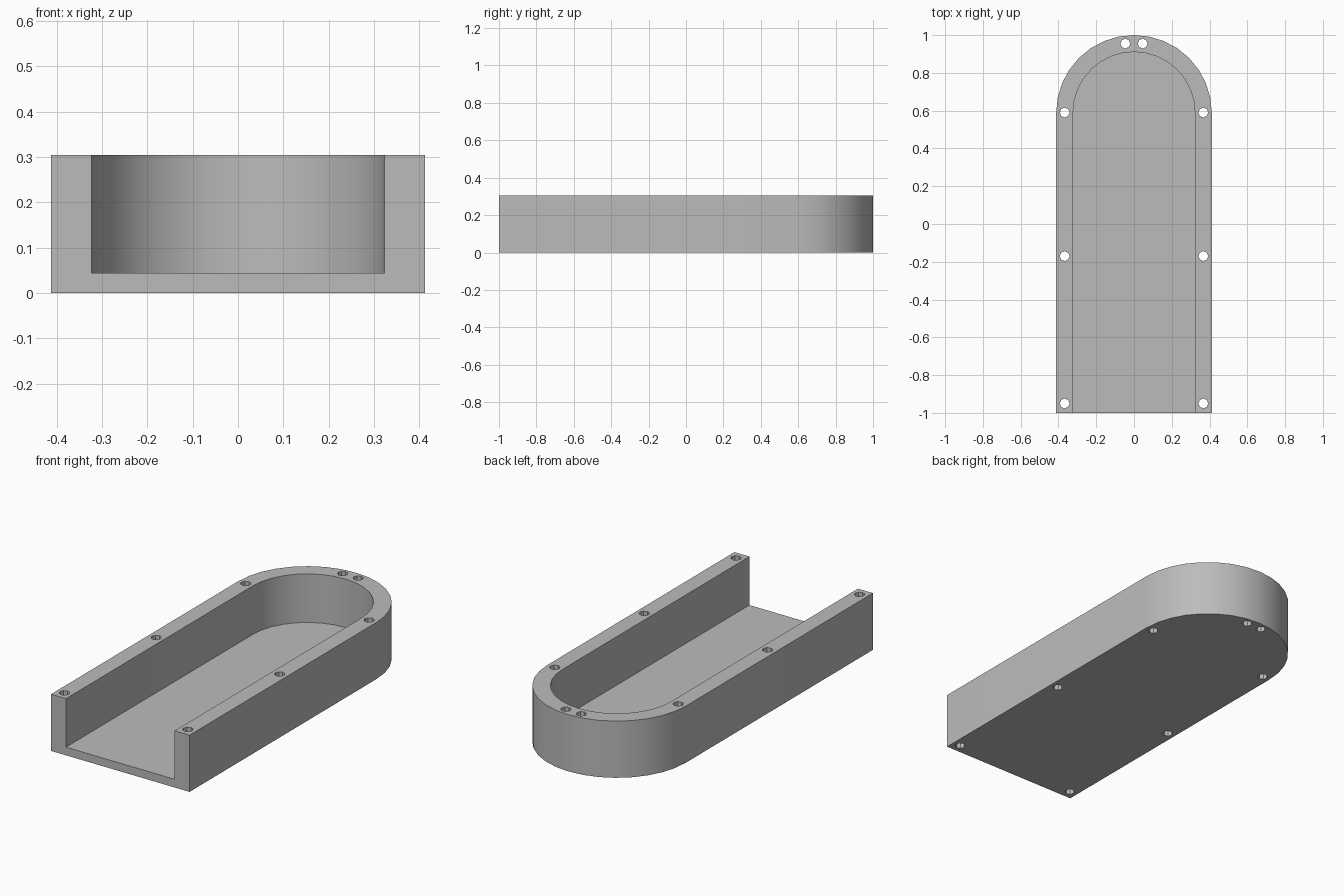
import bpy, bmesh
from math import pi, cos, sin, radians

if "Cube" in bpy.data.objects:
    bpy.data.objects.remove(bpy.data.objects["Cube"], do_unlink=True)

HALF, INNER = 0.412, 0.323
HEIGHT, FLOOR = 0.305, 0.044
ARC_Y, ARC_STEPS = 0.588, 16

grey = bpy.data.materials.new("light grey")
grey.use_nodes = True
colour = (0.5, 0.5, 0.5, 1)
grey.diffuse_color = colour
grey.node_tree.nodes["Principled BSDF"].inputs["Base Color"].default_value = colour


def prism(name, outlines, z0, z1):
    """Extrude closed outlines upward into one object."""
    bm = bmesh.new()
    for outline in outlines:
        base = bm.faces.new([bm.verts.new((x, y, z0)) for x, y in outline])
        top = bmesh.ops.extrude_face_region(bm, geom=[base])["geom"]
        verts = [v for v in top if isinstance(v, bmesh.types.BMVert)]
        bmesh.ops.translate(bm, vec=(0, 0, z1 - z0), verts=verts)
    bmesh.ops.recalc_face_normals(bm, faces=bm.faces)
    mesh = bpy.data.meshes.new(name)
    bm.to_mesh(mesh)
    bm.free()
    mesh.materials.append(grey)
    obj = bpy.data.objects.new(name, mesh)
    bpy.context.collection.objects.link(obj)
    return obj


def arc(cx, cy, r, span, steps):
    return [(cx + r * cos(span * i / steps), cy + r * sin(span * i / steps))
            for i in range(steps + 1)]


def arch(r, front):
    """Straight sides with a half-round back end."""
    return [(-r, front), (r, front)] + arc(0, ARC_Y, r, pi, ARC_STEPS)


# Solid round-ended block
tray = prism("round_ended_tray", [arch(HALF, -1)], 0, HEIGHT)

# Channel, open at the front and the top
channel = prism("channel_cutter", [arch(INNER, -1.2)], FLOOR, HEIGHT + 0.2)

# Screw holes through the rim
spots = [(s * x, y) for s in (-1, 1)
         for x, y in ((0.367, -0.95), (0.367, -0.17), (0.367, 0.59), (0.046, 0.955))]
holes = prism("screw_hole_cutter",
              [arc(x, y, 0.026, 2 * pi, 8)[:-1] for x, y in spots], -0.1, HEIGHT + 0.1)

for cutter in (channel, holes):
    mod = tray.modifiers.new(cutter.name, "BOOLEAN")
    mod.operation = "DIFFERENCE"
    mod.solver = "EXACT"
    mod.object = cutter

# Apply the cuts, then drop the cutters
bpy.context.view_layer.update()
cut = tray.evaluated_get(bpy.context.evaluated_depsgraph_get())
tray.data = bpy.data.meshes.new_from_object(cut)
tray.modifiers.clear()
for cutter in (channel, holes):
    bpy.data.objects.remove(cutter, do_unlink=True)

# Smooth curved walls, sharp rims
bpy.ops.object.select_all(action="DESELECT")
tray.select_set(True)
bpy.context.view_layer.objects.active = tray
bpy.ops.object.shade_smooth_by_angle(angle=radians(30))
